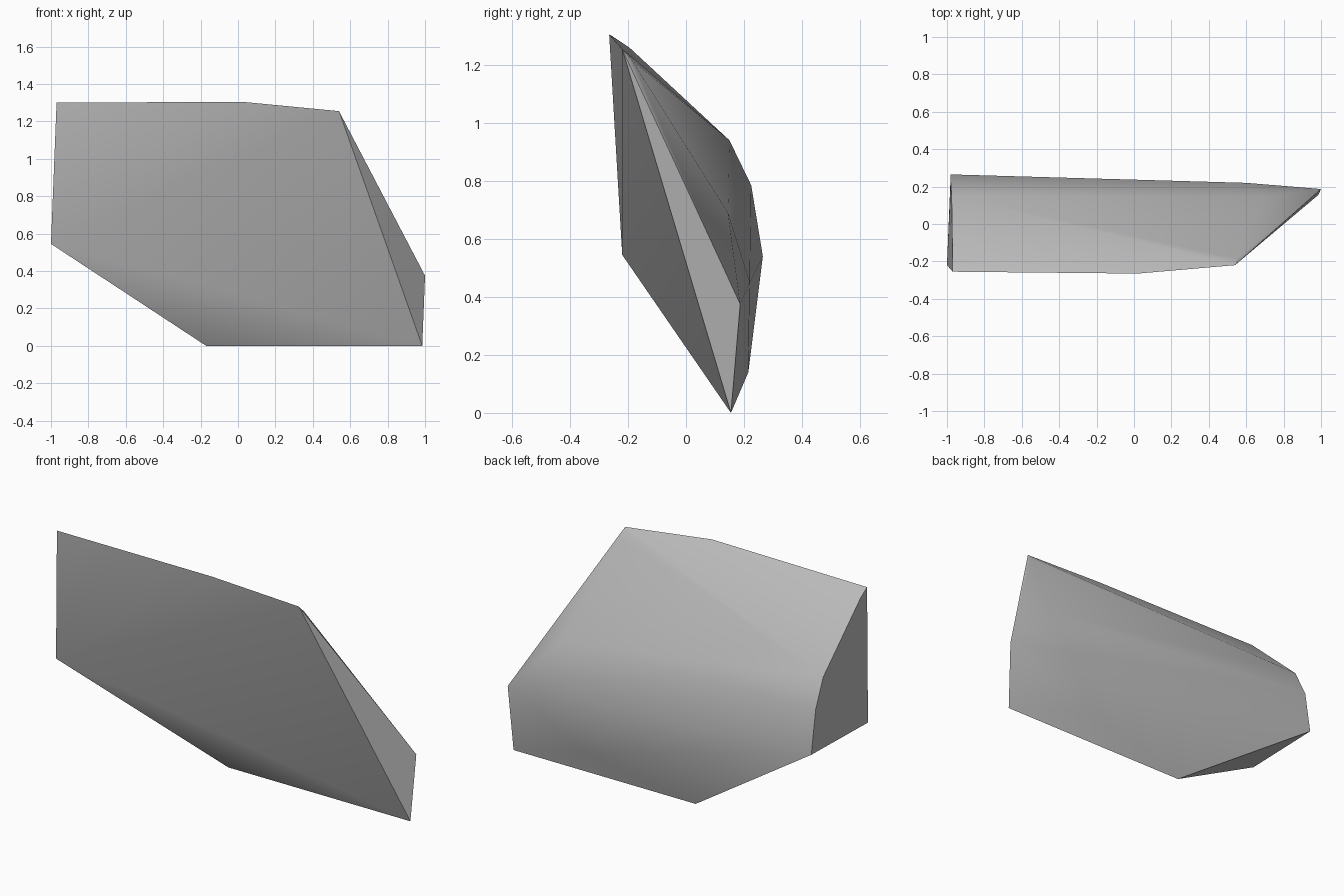
import bpy
import bmesh
import math

cube = bpy.data.objects.get("Cube")
if cube:
    bpy.data.objects.remove(cube, do_unlink=True)

# Corner points of the faceted shard, grouped by region
front_rim = [(-0.97, -0.255, 1.30), (0.02, -0.265, 1.305), (0.54, -0.22, 1.255),
             (0.985, 0.155, 0), (-0.17, 0.155, 0), (-1.0, -0.22, 0.545)]
right_end = [(-0.97, -0.195, 1.26), (-0.975, 0.15, 0.94),
             (-0.98, 0.225, 0.785), (-0.98, 0.265, 0.54)]
left_end = [(0.55, -0.185, 1.215), (1.0, 0.187, 0.375)]
back_bulge = [(0.7, 0.145, 0.69), (0.6, 0.22, 0.45), (0.5, 0.215, 0.14)]

# Wrap the points in a convex skin
bm = bmesh.new()
for point in front_rim + right_end + left_end + back_bulge:
    bm.verts.new(point)
hull = bmesh.ops.convex_hull(bm, input=bm.verts)
loose = [v for v in bm.verts if not v.link_faces]
bmesh.ops.delete(bm, geom=loose, context='VERTS')
bmesh.ops.recalc_face_normals(bm, faces=bm.faces)

mesh = bpy.data.meshes.new("rock_shard")
bm.to_mesh(mesh)
bm.free()
shard = bpy.data.objects.new("rock_shard", mesh)
bpy.context.collection.objects.link(shard)

# Single plain grey
grey = bpy.data.materials.new("stone_grey")
grey.use_nodes = True
colour = (0.5, 0.5, 0.5, 1)
grey.diffuse_color = colour
bsdf = next(n for n in grey.node_tree.nodes if n.type == 'BSDF_PRINCIPLED')
bsdf.inputs["Base Color"].default_value = colour
mesh.materials.append(grey)

# Soft back and front, crisp ends
bpy.ops.object.select_all(action='DESELECT')
shard.select_set(True)
bpy.context.view_layer.objects.active = shard
bpy.ops.object.shade_smooth_by_angle(angle=math.radians(35))
